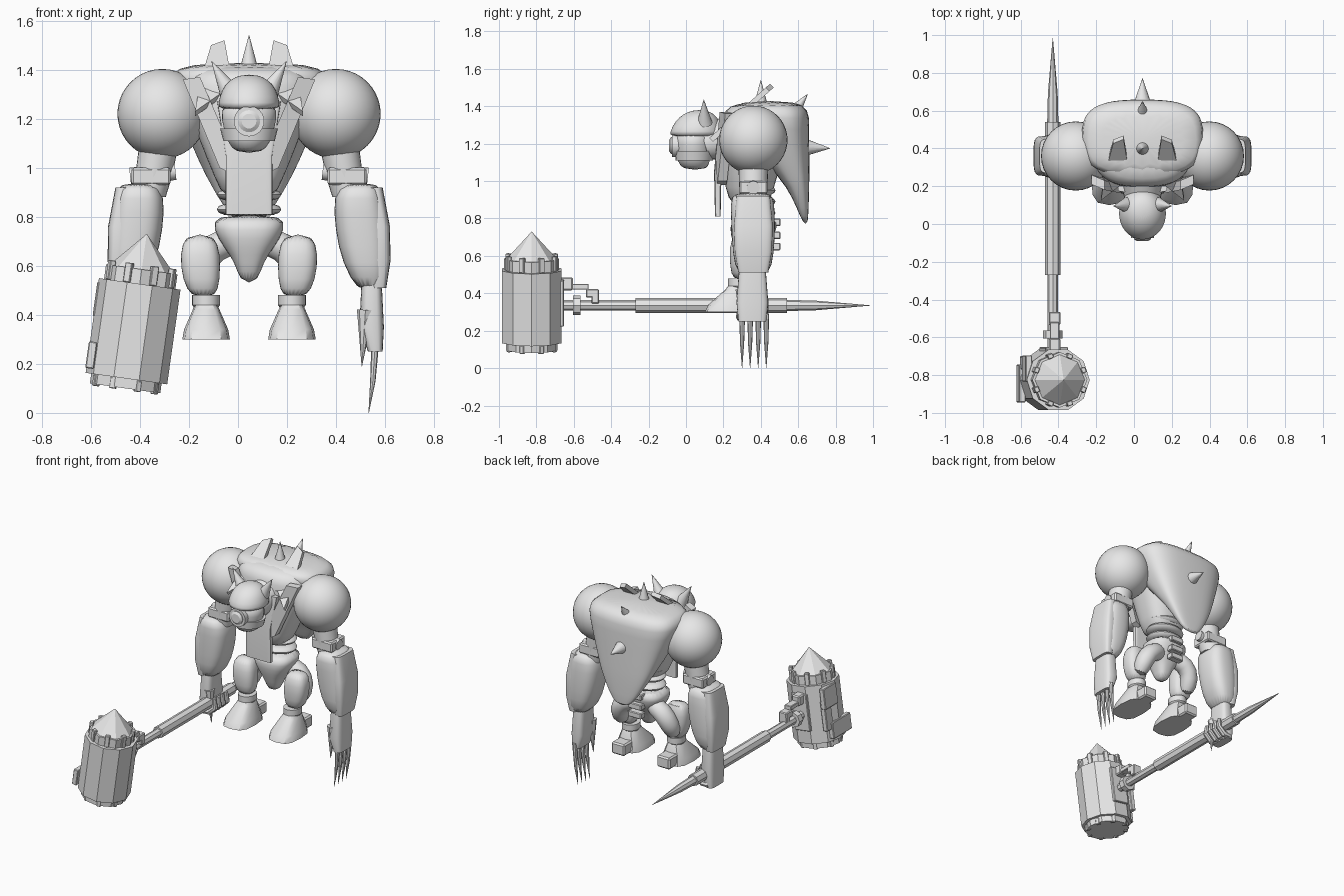
import bpy, bmesh, math
from mathutils import Vector, Matrix

cube = bpy.data.objects.get("Cube")
if cube:
    bpy.data.objects.remove(cube, do_unlink=True)

CENTRE = Vector((.045, 0, 0))   # the body's own mirror plane
SIDES = (("left", 1), ("right", -1))

grey = bpy.data.materials.new("plain grey")
grey.use_nodes = True
grey.diffuse_color = (.8, .8, .8, 1)
for node in grey.node_tree.nodes:
    if node.type == 'BSDF_PRINCIPLED':
        node.inputs["Base Color"].default_value = (.8, .8, .8, 1)


def finish(name, bm, soft=False, matrix=None):
    """Turn a bmesh into a shaded object."""
    if matrix:
        bmesh.ops.transform(bm, matrix=matrix, verts=bm.verts)
    bmesh.ops.translate(bm, vec=CENTRE, verts=bm.verts)
    bmesh.ops.recalc_face_normals(bm, faces=bm.faces)
    mesh = bpy.data.meshes.new(name)
    bm.to_mesh(mesh)
    bm.free()
    mesh.materials.append(grey)
    obj = bpy.data.objects.new(name, mesh)
    bpy.context.collection.objects.link(obj)
    bpy.ops.object.select_all(action='DESELECT')
    obj.select_set(True)
    bpy.context.view_layer.objects.active = obj
    bpy.ops.object.shade_smooth_by_angle(angle=math.radians(80 if soft else 32))
    if soft:
        obj.modifiers.new("soften", 'SUBSURF').levels = 1
        obj.modifiers["soften"].render_levels = 1
    return obj


def skin(name, rings, soft=False, matrix=None):
    """Bridge equal rings of points and cap both ends."""
    bm = bmesh.new()
    loops = [[bm.verts.new(p) for p in ring] for ring in rings]
    count = len(loops[0])
    for low, high in zip(loops, loops[1:]):
        for i in range(count):
            j = (i + 1) % count
            bm.faces.new((low[i], low[j], high[j], high[i]))
    bm.faces.new(loops[0])
    bm.faces.new(loops[-1])
    return finish(name, bm, soft, matrix)


def loft(name, rings, sides=24, power=2, soft=False, side=1, matrix=None):
    """Stack level superellipses given as x, y, z, x radius, y radius."""
    def rounded(value):
        return math.copysign(abs(value) ** (2 / power), value)
    turns = [math.tau * i / sides for i in range(sides)]
    return skin(name, [[(side * x + rx * rounded(math.cos(t)),
                         y + ry * rounded(math.sin(t)), z) for t in turns]
                       for x, y, z, rx, ry in rings], soft, matrix)


def sweep(name, path, radii, sides=16, soft=False, side=1, matrix=None):
    """Round tube along a path with a radius at each point."""
    points = [Vector((side * x, y, z)) for x, y, z in path]
    rings = []
    for i, point in enumerate(points):
        along = points[min(i + 1, len(points) - 1)] - points[max(i - 1, 0)]
        turn = Vector((0, 0, 1)).rotation_difference(along.normalized())
        rings.append([point + turn @ Vector((radii[i] * math.cos(a), radii[i] * math.sin(a), 0))
                      for a in (math.tau * k / sides for k in range(sides))])
    return skin(name, rings, soft, matrix)


def spike(name, base, tip, radius, sides=16, side=1):
    return sweep(name, [base, tip], [radius, .001], sides, side=side)


def box(name, centre, size, side=1, matrix=None):
    bm = bmesh.new()
    bmesh.ops.create_cube(bm, size=1)
    place = Matrix.Translation((side * centre[0], centre[1], centre[2]))
    bmesh.ops.transform(bm, matrix=place @ Matrix.Diagonal((*size, 1)), verts=bm.verts)
    bmesh.ops.bevel(bm, geom=bm.edges[:], offset=min(size) * .12, segments=1, affect='EDGES')
    return finish(name, bm, matrix=matrix)


def plate(name, outline, thickness):
    """Flat outline in space thickened by a vector."""
    shift = Vector(thickness)
    return skin(name, [outline, [Vector(p) + shift for p in outline]])


# Torso: chest, tapering back shell, collar and hanging front flap
loft("chest", [(0, .34, .86, .1, .1), (0, .34, .96, .14, .13), (0, .35, 1.1, .2, .16),
               (0, .38, 1.3, .27, .19), (0, .39, 1.38, .26, .19), (0, .4, 1.42, .17, .13)],
     power=2.6, soft=True)
loft("back_shell", [(0, .64, .77, .05, .012), (0, .625, .85, .11, .03), (0, .6, .97, .18, .06),
                    (0, .55, 1.08, .23, .11), (0, .47, 1.3, .32, .19),
                    (0, .45, 1.38, .335, .21), (0, .44, 1.43, .25, .15)],
     power=3, soft=True)
half = [(.08, 1.41), (.1, 1.52), (.155, 1.5), (.2, 1.35), (.22, 1.23), (.12, 1.3)]
outline = half + [(-x, z) for x, z in reversed(half)]
plate("collar", [(x, .18 + (z - 1.28) * 1.12, z) for x, z in outline], (0, .02, -.02))
loft("front_flap", [(0, .17, .81, .095, .015), (0, .17, 1.05, .095, .02),
                    (0, .2, 1.27, .13, .03)], power=8)
for label, s in SIDES:
    plate(label + "_lapel", [(s * .08, .165, .98), (s * .12, .17, 1), (s * .27, .21, 1.36),
                             (s * .2, .18, 1.37), (s * .1, .16, 1.14)], (0, .05, 0))

# Spikes on the top and back
spike("top_spike", (0, .4, 1.41), (0, .4, 1.54), .036)
spike("upper_back_spike", (0, .57, 1.36), (0, .65, 1.465), .042)
spike("lower_back_spike", (0, .64, 1.18), (0, .77, 1.175), .046)

# Head: jaw, helmet, round eye, horns and neck
sweep("neck", [(0, .1, 1.2), (0, .32, 1.26)], [.09, .13], 24)
loft("jaw", [(0, .05, 1.06, .05, .06), (0, .04, 1.1, .09, .09), (0, .04, 1.2, .115, .1),
             (0, .04, 1.27, .115, .1)], soft=True)
loft("jaw_band", [(0, .045, 1.11, .105, .1), (0, .045, 1.16, .118, .105)])
loft("helmet", [(0, .055, 1.235, .127, .143), (0, .055, 1.26, .128, .143),
                (0, .06, 1.32, .112, .12), (0, .07, 1.36, .08, .085), (0, .07, 1.38, .03, .03)],
     soft=True)
sweep("eye_rim", [(0, .02, 1.19), (0, -.075, 1.19)], [.062, .062], 24)
sweep("eye_lens", [(0, .02, 1.19), (0, -.08, 1.19), (0, -.09, 1.19)], [.045, .045, .03], 24)
for label, s in SIDES:
    spike(label + "_horn", (.08, .1, 1.31), (.153, .095, 1.435), .042, side=s)

# Waist rings and pelvis
for i, z in enumerate((.83, .89, .95)):
    loft(f"waist_ring_{i}", [(0, .37, z - .03, .11, .09), (0, .37, z, .145, .12),
                             (0, .37, z + .03, .11, .09)], soft=True)
loft("pelvis", [(0, .34, .53, .035, .04), (0, .34, .62, .06, .07), (0, .35, .67, .1, .1),
                (0, .36, .75, .15, .13), (0, .37, .81, .14, .12)], power=2.6, soft=True)
for i, z in enumerate((.65, .71, .78)):
    box(f"back_clasp_{i}", (0, .48, z), (.1, .05, .04))

# Legs
for label, s in SIDES:
    sweep(label + "_hip", [(.2, .34, .5), (.2, .4, .6), (.15, .41, .68), (.04, .39, .71)],
          [.05, .065, .065, .06], soft=True, side=s)
    loft(label + "_thigh", [(.185, .3, .47, .05, .05), (.195, .3, .54, .077, .065),
                            (.2, .3, .65, .084, .07), (.2, .31, .73, .06, .05)],
         power=2.6, soft=True, side=s)
    loft(label + "_ankle", [(.175, .29, .4, .05, .05), (.175, .29, .43, .05, .05),
                            (.175, .29, .44, .057, .065), (.175, .29, .48, .057, .065)], side=s)
    loft(label + "_foot", [(.175, .24, .3, .097, .14), (.175, .245, .34, .09, .125),
                           (.175, .28, .42, .055, .07), (.175, .28, .44, .045, .055)],
         sides=12, power=3, side=s)
    box(label + "_heel", (.175, .39, .34), (.1, .1, .08), side=s)

# Arms
for label, s in SIDES:
    ball = bmesh.new()
    bmesh.ops.create_uvsphere(ball, u_segments=32, v_segments=20, radius=.183)
    finish(label + "_shoulder", ball, matrix=Matrix.Translation((s * .354, .36, 1.22)))
    loft(label + "_upper_arm", [(.41, .36, .88, .07, .07), (.39, .36, .96, .075, .075),
                                (.37, .36, 1.08, .08, .08)], side=s)
    box(label + "_elbow", (.4, .36, .965), (.16, .15, .07), side=s)
    sweep(label + "_elbow_pin", [(.3, .36, .985), (.485, .36, .965)], [.035, .035], side=s)
    loft(label + "_forearm", [(.5, .36, .49, .053, .09), (.475, .36, .61, .096, .11),
                              (.46, .36, .75, .11, .118), (.445, .355, .89, .103, .118),
                              (.455, .355, .94, .07, .105)], power=2.7, soft=True, side=s)
    loft(label + "_forearm_guard", [(.53, .36, .51, .03, .08), (.535, .36, .62, .042, .1),
                                    (.525, .36, .76, .05, .105), (.5, .36, .92, .045, .09)],
         power=4, side=s)
    loft(label + "_hand", [(.515, .355, .25, .03, .075), (.5, .355, .35, .05, .085),
                           (.5, .355, .52, .042, .072)], power=3.5, side=s)
    spike(label + "_thumb", (.475, .3, .42), (.46, .3, .19), .035, 8, s)

# Long claws on the open hand
for i in range(4):
    y = .3 + .043 * i
    sweep(f"left_claw_{i}", [(.488, y, 0), (.505, y, .13), (.515, y, .29)],
          [.001, .011, .016], 8)

# Fingers closed round the shaft
for i in range(4):
    y = .29 + .043 * i
    sweep(f"right_finger_{i}", [(-.515, y, .27), (-.47, y, .27), (-.425, y, .31), (-.43, y, .37)],
          [.02, .022, .02, .012], 8)

# Hammer shaft with a pointed end
SHAFT = (-.475, .335)
for name, stations in (("shaft_neck", ((-.7, .028), (-.25, .028))),
                       ("shaft_grip", ((-.27, .04), (.54, .04))),
                       ("shaft_point", ((.53, .03), (.69, .026), (.985, .001))),
                       ("shaft_collar", ((-.605, .052), (-.565, .052)))):
    sweep(name, [(SHAFT[0], y, SHAFT[1]) for y, r in stations], [r for y, r in stations], 8)

# Leaning hammer head, built upright then tilted
TILT = Matrix.Translation((-.473, -.825, .333)) @ Matrix.Rotation(math.radians(8), 4, 'Y')
for name, sides, stations in (
        ("hammer_body", 10, ((-.195, .168), (.195, .168))),
        ("hammer_base", 10, ((-.235, .145), (-.19, .145))),
        ("hammer_cap", 8, ((.19, .147), (.255, .147))),
        ("hammer_point", 8, ((.25, .138), (.4, .001)))):
    loft(name, [(0, 0, z, r, r) for z, r in stations], sides, matrix=TILT)
for i in range(8):
    turn = TILT @ Matrix.Rotation(math.tau * (i + .5) / 8, 4, 'Z')
    box(f"top_peg_{i}", (.135, 0, .235), (.025, .03, .08), matrix=turn)
    box(f"base_peg_{i}", (.13, 0, -.22), (.025, .025, .045), matrix=turn)

# Armour plates on the hammer and the bracket joining it to the shaft
for name, centre, size in (("side_plate_high", (-.155, .06, .11), (.035, .14, .14)),
                           ("side_plate_low", (-.155, -.02, -.12), (.035, .2, .11)),
                           ("side_plate_edge", (-.145, .09, -.01), (.035, .07, .2)),
                           ("rear_plate", (0, .155, .02), (.12, .035, .25))):
    box(name, centre, size, matrix=TILT)
for name, centre, size in (("bracket_root", (-.465, -.64, .45), (.06, .07, .07)),
                           ("bracket_arm", (-.465, -.57, .435), (.05, .1, .03)),
                           ("bracket_drop", (-.465, -.5, .4), (.06, .07, .045)),
                           ("bracket_foot", (-.465, -.485, .37), (.06, .04, .05))):
    box(name, centre, size)
